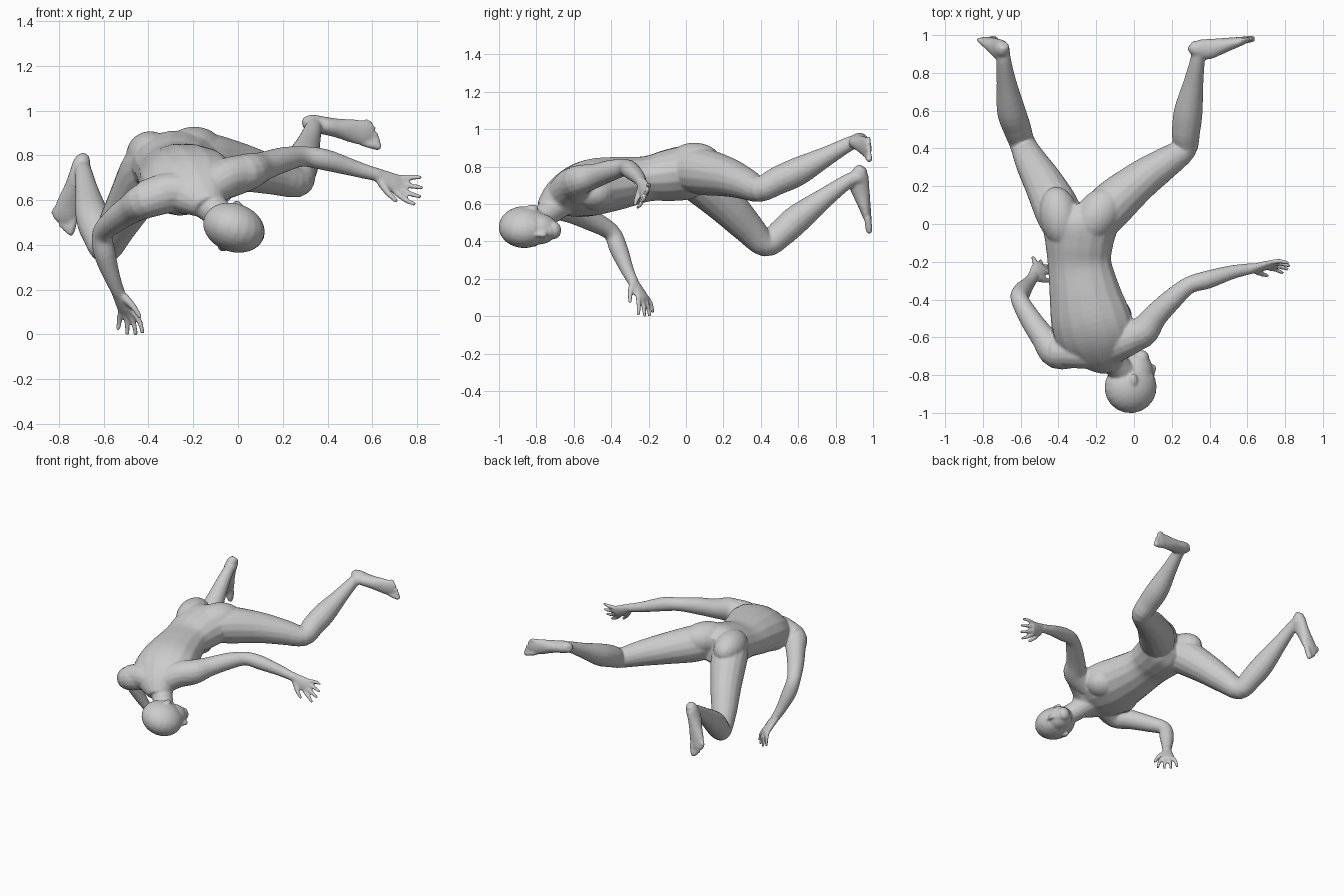
import bpy, bmesh, math
from mathutils import Vector as V, Matrix

bm = bmesh.new()
N = 16


def mix(p0, p1, p2, p3, t):
    return 0.5 * (2 * p1 + (p2 - p0) * t + (2 * p0 - 5 * p1 + 4 * p2 - p3) * t * t
                  + (3 * p1 - p0 - 3 * p2 + p3) * t ** 3)


def loft(rows, wa, wb=None, steps=4):
    """Closed tube through rows (x, y, z, half width, half depth); width axis blends wa to wb."""
    wa, wb = V(wa), V(wb or wa)
    P = [V(r[:3]) for r in rows]
    R = [V((r[3], r[-1], 0)) for r in rows]
    n, path = len(P), []
    for i in range(n - 1):
        k = [max(i - 1, 0), i, i + 1, min(i + 2, n - 1)]
        for s in range(steps):
            path.append((mix(*[P[j] for j in k], s / steps), mix(*[R[j] for j in k], s / steps)))
    path.append((P[-1], R[-1]))
    rings, m = [], len(path)
    for i, (c, r) in enumerate(path):
        t = (path[min(i + 1, m - 1)][0] - path[max(i - 1, 0)][0]).normalized()
        w = wa.lerp(wb, i / (m - 1))
        w = (w - t * w.dot(t)).normalized()
        d = t.cross(w)
        rings.append([bm.verts.new(c + w * r.x * math.cos(a) + d * r.y * math.sin(a))
                      for a in [2 * math.pi * j / N for j in range(N)]])
    for a, b in zip(rings, rings[1:]):
        for j in range(N):
            bm.faces.new((a[j], a[(j + 1) % N], b[(j + 1) % N], b[j]))
    bm.faces.new(rings[0][::-1])
    bm.faces.new(rings[-1])


def blob(c, r, axes=((1, 0, 0), (0, 1, 0), (0, 0, 1))):
    """Ellipsoid with radii r along the given axes."""
    rot = Matrix(axes).transposed().to_4x4()
    m = Matrix.Translation(V(c)) @ rot @ Matrix.Diagonal((*r, 1))
    bmesh.ops.create_uvsphere(bm, u_segments=20, v_segments=14, radius=1, matrix=m)


def frame(d, w):
    d = V(d).normalized()
    w = V(w)
    w = (w - d * w.dot(d)).normalized()
    return d, w, d.cross(w)


def hand(wrist, d, w, thumb, curl):
    """Flat palm, four fanned fingers and a thumb on the chosen side."""
    d, w, n = frame(d, w)
    wrist = V(wrist)
    at = lambda a, b, c=0: wrist + (d * a + w * b * thumb + n * c) * 1.14
    loft([(*at(-.02, 0), .029, .025), (*at(.03, 0), .038, .023), (*at(.075, 0), .047, .02),
          (*at(.11, 0), .04, .015)], w)
    for k, ln in enumerate((.085, .095, .09, .07)):
        b = .033 - .022 * k
        loft([(*at(.09, b), .0135, .0135), (*at(.09 + ln * .55, b * 1.5, curl * .012), .0125, .0125),
              (*at(.09 + ln, b * 1.8, curl * .035), .009, .009)], w, steps=3)
    loft([(*at(.02, .02), .02, .02), (*at(.06, .055, curl * .012), .015, .015),
          (*at(.105, .078, curl * .025), .01, .01)], w, steps=3)


def foot(heel, d, w, big):
    """Foot whose sole faces +y, with the big toe on the chosen side."""
    d, w, n = frame(d, w)
    up = n if n.y < 0 else -n
    heel = V(heel)
    at = lambda a, b, h: heel + d * a + w * b * big + up * h
    rows = []
    for a, hw, h in ((-.008, .024, .05), (.02, .039, .09), (.08, .04, .11), (.14, .043, .092),
                     (.21, .053, .066), (.265, .056, .047), (.295, .05, .034)):
        rows.append((*at(a, 0, h / 2), hw, h / 2))
    loft(rows, w)
    for k in range(5):
        b = .04 - .021 * k
        r = .019 if k == 0 else .0135
        end = .348 - .004 * k - .003 * k * k
        loft([(*at(.26, b, .02), r, r), (*at(end - .02, b * 1.15, .016), r, r),
              (*at(end, b * 1.15, .014), r * .65, r * .65)], w, steps=2)


# torso, from the crotch to the neck base
loft([(-.29, .11, .775, .12, .09), (-.285, .02, .77, .20, .142), (-.29, -.10, .752, .182, .138),
      (-.288, -.21, .735, .17, .122), (-.262, -.36, .712, .19, .142), (-.23, -.50, .69, .215, .152),
      (-.20, -.60, .665, .212, .135), (-.17, -.68, .63, .16, .10), (-.13, -.75, .57, .07, .06)],
     (1, 0, .05), (1, .27, .27))
# chest, shoulder slopes and buttocks
blob((-.33, -.53, .635), (.11, .11, .085))
blob((-.13, -.49, .66), (.12, .11, .095))
loft([(-.42, -.68, .605, .08), (-.30, -.68, .64, .085), (-.17, -.69, .625, .08)], (0, 1, 0))
loft([(.04, -.575, .725, .08), (-.05, -.62, .70, .088), (-.15, -.68, .635, .08)], (0, 1, 0))
blob((-.392, .035, .80), (.105, .165, .108), ((.98, .2, 0), (-.2, .98, 0), (0, 0, 1)))
blob((-.195, .045, .818), (.115, .165, .11), ((.8, -.6, 0), (.6, .8, 0), (0, 0, 1)))
# neck
loft([(-.17, -.66, .62, .085), (-.11, -.73, .56, .07), (-.04, -.80, .50, .066)], (1, 0, 0))

# head, turned sideways
f, u, l = frame((.94, .1, -.33), (.1, -1, -.05))
A = (f, u, l)
C = V((-.018, -.865, .477))
hp = lambda a, b, c=0: C + f * a + u * b + l * c
blob(hp(0, 0), (.142, .137, .108), A)
blob(hp(.042, -.075), (.088, .10, .082), A)
blob(hp(.072, -.152), (.044, .04, .048), A)
blob(hp(.08, -.03), (.054, .06, .078), A)
loft([(*hp(.125, -.035), .009), (*hp(.134, -.07), .012), (*hp(.138, -.09), .016),
      (*hp(.12, -.103), .013)], l, steps=3)
blob(hp(.108, -.125), (.016, .016, .03), A)
for s in (-1, 1):
    blob(hp(-.015, -.045, s * .106), (.02, .034, .012), A)

# arms
loft([(-.30, -.67, .63, .085), (-.41, -.685, .60, .082), (-.48, -.60, .56, .067),
      (-.55, -.50, .51, .057), (-.605, -.40, .45, .047), (-.595, -.36, .36, .049),
      (-.56, -.315, .25, .036), (-.53, -.28, .18, .028)], (0, 1, 0.3))
loft([(-.07, -.60, .69, .09), (.04, -.575, .725, .084), (.11, -.49, .75, .066),
      (.20, -.40, .78, .057), (.29, -.325, .795, .046), (.39, -.295, .78, .048),
      (.52, -.255, .742, .037), (.63, -.235, .71, .028)], (0, 0, 1))
hand((-.535, -.283, .185), (.08, .1, -.165), (.75, -.6, 0), 1, 1)
hand((.625, -.237, .712), (.18, .04, -.088), (.35, .42, .85), -1, 1)

# legs
loft([(-.36, -.06, .785, .10), (-.40, .06, .735, .123), (-.475, .21, .60, .106),
      (-.545, .33, .475, .086), (-.59, .425, .387, .069), (-.62, .51, .445, .075),
      (-.65, .60, .525, .076), (-.675, .75, .64, .053), (-.69, .87, .725, .039),
      (-.695, .93, .745, .037)], (1, 0, 0))
loft([(-.24, -.05, .79, .10), (-.14, .08, .775, .125), (.02, .22, .745, .106),
      (.155, .315, .71, .086), (.262, .395, .68, .069), (.275, .49, .725, .075),
      (.288, .60, .775, .076), (.315, .75, .855, .053), (.337, .87, .92, .039),
      (.345, .93, .94, .037)], (1, 0, 0))
foot((-.69, .975, .79), (-.1, .02, -.31), (1, 0, -.32), 1)
foot((.305, .975, .948), (.32, .02, -.06), (.2, 0, 1), -1)

# single fused skin
bmesh.ops.recalc_face_normals(bm, faces=bm.faces)
me = bpy.data.meshes.new("body")
bm.to_mesh(me)
bm.free()
body = bpy.data.objects.new("body", me)
bpy.context.collection.objects.link(body)
rm = body.modifiers.new("fuse", 'REMESH')
rm.mode = 'VOXEL'
rm.voxel_size = .0075
rm.use_smooth_shade = True
sm = body.modifiers.new("soften", 'SMOOTH')
sm.factor = .5
sm.iterations = 6
for p in me.polygons:
    p.use_smooth = True
